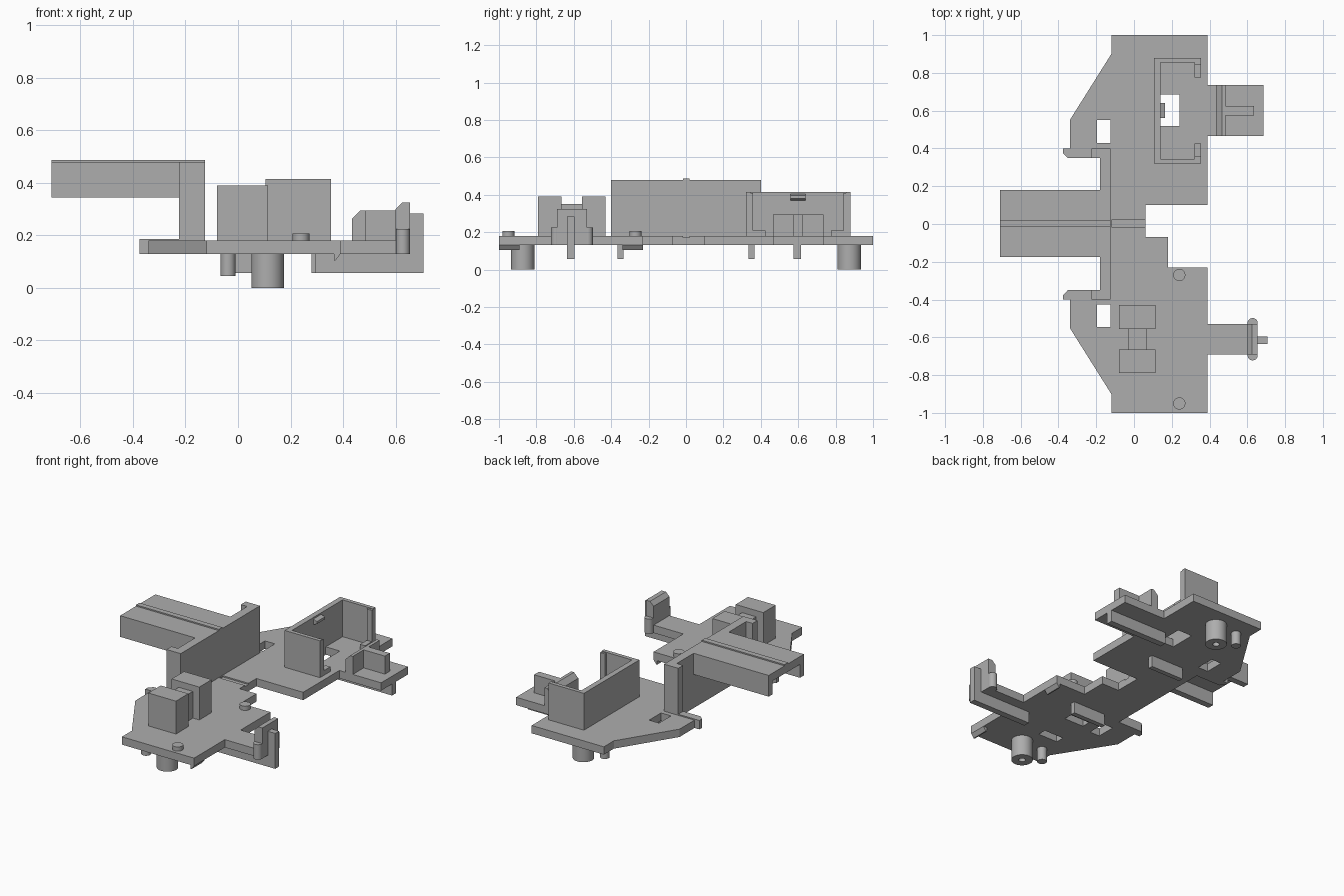
import bpy, bmesh
from math import radians
from mathutils import Vector

default = bpy.data.objects.get("Cube")
if default:
    bpy.data.objects.remove(default, do_unlink=True)

grey = bpy.data.materials.new("plain_grey")
grey.use_nodes = True
COLOR = (0.42, 0.42, 0.42, 1)
grey.diffuse_color = COLOR
grey.node_tree.nodes["Principled BSDF"].inputs["Base Color"].default_value = COLOR


def finish(name, bm):
    bmesh.ops.recalc_face_normals(bm, faces=bm.faces)
    mesh = bpy.data.meshes.new(name)
    bm.to_mesh(mesh)
    bm.free()
    mesh.materials.append(grey)
    ob = bpy.data.objects.new(name, mesh)
    bpy.context.collection.objects.link(ob)
    return ob


def prism(name, outline, lo, hi, axis="z"):
    """Extrude an outline along z (xy points), y (xz points) or x (yz points)."""
    place = {"z": lambda a, b: (a, b, lo), "y": lambda a, b: (a, lo, b),
             "x": lambda a, b: (lo, a, b)}[axis]
    bm = bmesh.new()
    face = bm.faces.new([bm.verts.new(place(a, b)) for a, b in outline])
    out = bmesh.ops.extrude_face_region(bm, geom=[face])
    move = Vector([hi - lo if c == axis else 0 for c in "xyz"])
    bmesh.ops.translate(bm, vec=move, verts=[v for v in out["geom"] if isinstance(v, bmesh.types.BMVert)])
    return finish(name, bm)


def box(name, x0, x1, y0, y1, z0, z1):
    return prism(name, [(x0, y0), (x1, y0), (x1, y1), (x0, y1)], z0, z1)


def cylinder(name, x, y, r, z0, z1):
    bm = bmesh.new()
    bmesh.ops.create_cone(bm, cap_ends=True, segments=32, radius1=r, radius2=r, depth=z1 - z0)
    bmesh.ops.translate(bm, vec=(x, y, (z0 + z1) / 2), verts=bm.verts)
    ob = finish(name, bm)
    smooth(ob)
    return ob


def select(ob):
    bpy.ops.object.select_all(action="DESELECT")
    ob.select_set(True)
    bpy.context.view_layer.objects.active = ob


def smooth(ob):
    select(ob)
    bpy.ops.object.shade_smooth_by_angle(angle=radians(30))


def cut(ob, cutter):
    """Subtract the cutter and throw it away."""
    mod = ob.modifiers.new("cut", "BOOLEAN")
    mod.operation = "DIFFERENCE"
    mod.solver = "EXACT"
    mod.object = cutter
    select(ob)
    bpy.ops.object.modifier_apply(modifier=mod.name)
    bpy.data.objects.remove(cutter, do_unlink=True)


BOTTOM, TOP = 0.13, 0.18

# Base plate with slots, window and shallow centre groove
plate = prism("base_plate", [
    (-0.12, 1), (0.39, 1), (0.39, 0.1), (0.06, 0.1), (0.06, -0.07), (0.18, -0.07),
    (0.18, -0.23), (0.39, -0.23), (0.39, -1), (-0.12, -1), (-0.12, -0.9), (-0.34, -0.55),
    (-0.34, -0.4), (-0.18, -0.4), (-0.18, 0.4), (-0.34, 0.4), (-0.34, 0.55), (-0.12, 0.9)],
    BOTTOM, TOP)
for x0, x1, y0, y1, z0 in [(-0.195, -0.125, 0.43, 0.55, 0), (-0.195, -0.125, -0.545, -0.425, 0),
                           (0.14, 0.24, 0.52, 0.685, 0), (-0.12, 0.1, -0.015, 0.02, 0.172)]:
    cut(plate, box("cutter", x0, x1, y0, y1, z0, 0.3))

# Hollow twin blocks joined by a strut
for name, y0, y1 in [("front_block", -0.79, -0.665), ("rear_block", -0.555, -0.43)]:
    block = box(name, -0.08, 0.115, y0, y1, TOP, 0.39)
    for ob in (plate, block):
        cut(ob, box("cutter", -0.05, 0.085, y0 + 0.035, y1 - 0.035, 0, 0.36))
box("block_strut", -0.03, 0.07, -0.665, -0.555, TOP, 0.35)

# Upright wall with end returns
box("upright_wall", -0.18, -0.125, -0.4, 0.4, TOP, 0.48)
for s, side in [(1, "back"), (-1, "front")]:
    box(side + "_wall_return", -0.225, -0.18, s * 0.35, s * 0.4, BOTTOM, 0.48)
    prism(side + "_hook", [(-0.18, s * 0.4), (-0.375, s * 0.4), (-0.375, s * 0.375),
                           (-0.35, s * 0.35), (-0.18, s * 0.35)], BOTTOM, 0.187)
    # Mounting post with blind hole, locating peg, underside rib
    post = cylinder(side + "_post", 0.113, s * 0.873, 0.0625, 0, BOTTOM)
    cut(post, cylinder("cutter", 0.113, s * 0.873, 0.02, -0.05, 0.09))
    smooth(post)
    cylinder(side + "_peg", -0.038, s * 0.873, 0.028, 0.045, BOTTOM)
    box(side + "_under_rib", -0.06, 0.17, s * 0.35 - 0.015, s * 0.35 + 0.015, 0.057, BOTTOM)

# Channel-shaped arm with a top ridge
prism("channel_arm", [(-0.175, 0.345), (-0.175, 0.48), (0.18, 0.48), (0.18, 0.345),
                      (0.14, 0.345), (0.14, 0.43), (-0.135, 0.43), (-0.135, 0.345)],
      -0.71, -0.18, "x")
box("arm_ridge", -0.71, -0.125, -0.015, 0.02, 0.48, 0.488)

# Open C-shaped holder
prism("holder_wall", [(0.355, 0.32), (0.355, 0.345), (0.14, 0.345), (0.14, 0.855),
                      (0.355, 0.855), (0.355, 0.88), (0.105, 0.88), (0.105, 0.32)], TOP, 0.415)
for y0, y1, z1 in [(0.345, 0.425, 0.21), (0.775, 0.855, 0.21), (0.345, 0.358, 0.41), (0.842, 0.855, 0.41)]:
    box("holder_lip", 0.32, 0.355, y0, y1, TOP, z1)
prism("holder_catch", [(0.14, 0.37), (0.165, 0.38), (0.165, 0.395), (0.14, 0.405)], 0.56, 0.64, "y")

# Rear tab with chamfered stop
box("rear_tab", 0.39, 0.685, 0.465, 0.735, BOTTOM, TOP)
prism("rear_tab_stop", [(0.435, TOP), (0.435, 0.265), (0.465, 0.295), (0.485, 0.295), (0.485, TOP)],
      0.465, 0.735, "y")
box("rear_tab_rib", 0.485, 0.635, 0.575, 0.625, TOP, 0.295)
box("rear_tab_under_rib", 0.28, 0.685, 0.575, 0.615, 0.057, BOTTOM)

# Front tab with stop, rounded crossbar and end fin
box("front_tab", 0.39, 0.6, -0.69, -0.53, BOTTOM, TOP)
prism("front_tab_stop", [(0.6, BOTTOM), (0.6, 0.3), (0.625, 0.325), (0.655, 0.325), (0.655, BOTTOM)],
      -0.69, -0.53, "y")
for y in (-0.695, -0.525):
    cylinder("crossbar_end", 0.628, y, 0.027, BOTTOM, 0.225)
box("front_tab_under_rib", 0.295, 0.655, -0.635, -0.595, 0.057, BOTTOM)
box("front_tab_fin", 0.655, 0.707, -0.635, -0.595, 0.057, 0.283)

# Small pins on top and edge nubs underneath
for y in (-0.27, -0.95):
    cylinder("top_pin", 0.24, y, 0.032, TOP, 0.207)
for y0, y1 in [(-1, -0.89), (-0.34, -0.23)]:
    prism("edge_nub", [(0.365, BOTTOM), (0.365, 0.105), (0.372, 0.105), (0.39, BOTTOM)], y0, y1, "y")
